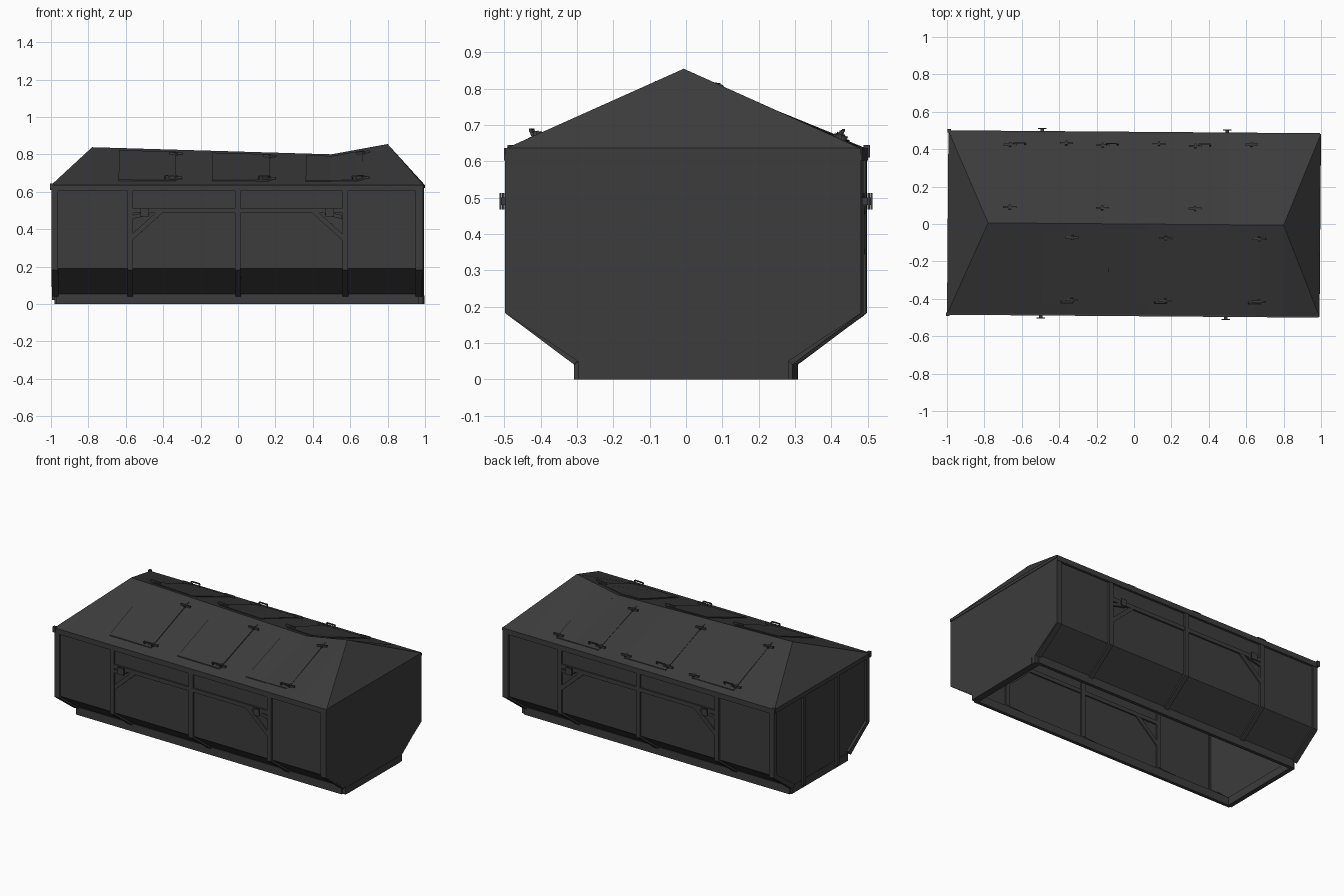
import bpy, math
from mathutils import Vector, Matrix

if "Cube" in bpy.data.objects:
    bpy.data.objects.remove(bpy.data.objects["Cube"])

SKEW = Matrix.Rotation(-0.0078, 4, 'Z')   # the whole body sits slightly turned
dark = bpy.data.materials.new("dark_metal")
dark.diffuse_color = (0.045, 0.045, 0.045, 1)
dark.use_nodes = True
dark.node_tree.nodes["Principled BSDF"].inputs["Base Color"].default_value = dark.diffuse_color


def make(name, verts, faces):
    me = bpy.data.meshes.new(name)
    me.from_pydata([tuple(v) for v in verts], [], faces)
    me.transform(SKEW)
    me.materials.append(dark)
    ob = bpy.data.objects.new(name, me)
    bpy.context.collection.objects.link(ob)
    return ob


def prism(name, outline, x0, x1):
    """Extrude a (y, z) outline along x."""
    n = len(outline)
    verts = [(x, y, z) for x in (x0, x1) for y, z in outline]
    faces = [tuple(range(n))[::-1], tuple(range(n, 2 * n))]
    faces += [(i, (i + 1) % n, (i + 1) % n + n, i + n) for i in range(n)]
    return make(name, verts, faces)


def bar(name, a, b, w, d, side):
    """Box bar from a to b; w along 'side', d across."""
    a, b = Vector(a), Vector(b)
    t = (b - a).normalized()
    s = Vector(side)
    s = (s - t * s.dot(t)).normalized() * w / 2
    u = t.cross(s).normalized() * d / 2
    verts = [p + i * s + j * u for p in (a, b)
             for i, j in ((-1, -1), (1, -1), (1, 1), (-1, 1))]
    return make(name, verts, [(3, 2, 1, 0), (4, 5, 6, 7), (0, 1, 5, 4),
                              (1, 2, 6, 5), (2, 3, 7, 6), (3, 0, 4, 7)])


EAVE, W = 0.635, 0.49
RIDGE = [(-0.78, 0.838), (0.5, 0.8), (0.8, 0.855)]


def ridge_z(x):
    for (x0, z0), (x1, z1) in zip(RIDGE, RIDGE[1:]):
        if x <= x1:
            return z0 + (z1 - z0) * (x - x0) / (x1 - x0)
    return RIDGE[-1][1]


def roof_z(x, y):
    return EAVE + (ridge_z(x) - EAVE) * (1 - abs(y) / W)


# Hipped roof with a sagging ridge
stations = [-0.78, -0.35, 0.08, 0.5, 0.65, 0.8]
X = 0.996
verts, faces = [], []
for x in stations:
    verts += [(x, -W, EAVE), (x, 0, ridge_z(x)), (x, W, EAVE)]
for i in range(len(stations) - 1):
    k = 3 * i
    faces += [(k, k + 3, k + 4, k + 1), (k + 1, k + 4, k + 5, k + 2)]
m, e = len(verts), len(verts) - 3
verts += [(-X, -W, EAVE), (-X, W, EAVE), (X, -W, EAVE), (X, W, EAVE)]
faces += [(m, 0, 1), (m + 1, m, 1), (2, m + 1, 1),
          (e, m + 2, e + 1), (m + 2, m + 3, e + 1), (m + 3, e + 2, e + 1)]
make("roof", verts, faces)

# End plates
cap = [(-0.29, 0), (0.29, 0), (0.29, 0.05), (W, 0.182), (W, EAVE),
       (-W, EAVE), (-W, 0.182), (-0.29, 0.05)]
prism("right_end_plate", cap, 0.972, 0.992)
prism("left_end_plate", [(y * 0.985, z) for y, z in cap], -0.978, -0.97)
bar("right_end_lip", (0.99, -0.27, 0.023), (0.99, 0.26, 0.023), 0.045, 0.01, (0, 0, 1))

for s, side in ((-1, "front"), (1, "back")):
    # Side wall with inward sloping lower part
    prism(side + "_wall", [(s * y, z) for y, z in
          [(0.478, EAVE), (0.478, 0.19), (0.295, 0.05), (0.29, 0.055),
           (0.473, 0.196), (0.473, EAVE)]], -0.98, 0.98)
    # Ribs that follow the wall section
    rib = [(s * y, z) for y, z in [(W, 0.63), (W, 0.182), (0.3, 0.04),
           (0.285, 0.055), (0.463, 0.197), (0.463, 0.63)]]
    for i, (x, w) in enumerate([(-0.975, 0.035), (-0.573, 0.03), (0.003, 0.03),
                                (0.577, 0.03), (0.97, 0.035)]):
        prism(f"{side}_rib_{i}", rib, x - w / 2, x + w / 2)
    # Horizontal rails
    Y = s * 0.4765
    bar(side + "_top_rail", (-0.99, s * 0.478, 0.62), (0.99, s * 0.478, 0.62),
        0.034, 0.03, (0, 0, 1))
    bar(side + "_mid_rail", (-0.573, Y, 0.498), (0.577, Y, 0.498), 0.026, 0.024, (0, 0, 1))
    bar(side + "_sill", (-0.97, s * 0.29, 0.026), (0.97, s * 0.29, 0.026),
        0.052, 0.022, (0, 0, 1))
    for k in (-1, 1):
        # Corner braces
        bar(f"{side}_brace_{k}", (k * 0.57, Y, 0.35), (k * 0.41, Y, 0.495),
            0.026, 0.022, (1, 0, 1))
        # Side pegs with cross plates
        x = k * 0.495
        bar(f"{side}_peg_{k}", (x, s * 0.47, 0.49), (x, s * 0.51, 0.49), 0.02, 0.02, (0, 0, 1))
        bar(f"{side}_peg_plate_{k}", (x - 0.022, s * 0.507, 0.49),
            (x + 0.022, s * 0.507, 0.49), 0.045, 0.006, (0, 0, 1))
        bar(f"{side}_gusset_{k}", (k * 0.56, s * 0.483, 0.465),
            (k * 0.47, s * 0.483, 0.485), 0.02, 0.014, (0, 0, 1))
    # Corner knob on the left end
    bar(side + "_corner_knob", (-0.992, s * 0.49, 0.61), (-0.992, s * 0.49, 0.645),
        0.018, 0.018, (1, 0, 0))

# Framing on the left end: border, uprights, sills
for i, y in enumerate((-0.475, -0.17, 0.175, 0.475)):
    z0 = 0.182 if abs(y) > 0.3 else 0.02
    bar(f"left_end_upright_{i}", (-0.984, y, z0), (-0.984, y, 0.625), 0.028, 0.018, (0, 1, 0))
for s in (-1, 1):
    bar(f"left_end_slope_{s}", (-0.984, s * 0.285, 0.055), (-0.984, s * 0.475, 0.187),
        0.028, 0.018, (0, 1, -s))
    bar(f"end_sill_{s}", (s * 0.965, -0.29, 0.026), (s * 0.965, 0.29, 0.026),
        0.052, 0.03, (0, 0, 1))
bar("left_end_top_rail", (-0.984, -W, 0.62), (-0.984, W, 0.62), 0.03, 0.02, (0, 0, 1))
bar("right_end_eave", (0.986, -W, 0.628), (0.986, W, 0.628), 0.018, 0.02, (0, 0, 1))

# Roof hatches with strap hinges and a pull loop
def hatch(name, x0, s, ya, yb, hinges):
    x1 = x0 + 0.305
    xs = sorted([x0, x1] + ([0.5] if x0 < 0.5 < x1 else [x0 + 0.15]))
    verts, faces = [], []
    for x in xs:
        for y in (s * ya, s * yb):
            z = roof_z(x, y)
            verts += [(x, y, z - 0.004), (x, y, z + 0.005)]
    for i in range(len(xs) - 1):
        k = 4 * i
        faces += [(k + 1, k + 5, k + 7, k + 3), (k, k + 4, k + 5, k + 1),
                  (k + 2, k + 3, k + 7, k + 6)]
    k = 4 * (len(xs) - 1)
    faces += [(0, 1, 3, 2), (k, k + 2, k + 3, k + 1)]
    make(name, verts, faces)
    for j, (dx, y) in enumerate(hinges):
        a, b, yy = x0 + dx - 0.035, x0 + dx + 0.035, s * y
        pa = (a, yy, roof_z(a, yy) + 0.009)
        pb = (b, yy, roof_z(b, yy) + 0.009)
        bar(f"{name}_hinge_{j}", pa, pb, 0.01, 0.012, (0, 1, 0))
        xk = x0 + dx
        bar(f"{name}_knuckle_{j}", (xk, yy - 0.011, roof_z(xk, yy - 0.011) + 0.008),
            (xk, yy + 0.011, roof_z(xk, yy + 0.011) + 0.008), 0.012, 0.012, (1, 0, 0))
    # Pull loop standing near the eave edge
    n = Vector((0, s * 0.38, 0.92)) * 0.024
    hx, hy = (x0 + 0.05, 0.42) if s > 0 else (x0 + 0.28, 0.415)
    p = [Vector((x, s * hy, roof_z(x, s * hy))) for x in (hx - 0.03, hx + 0.03)]
    for j, (a, b) in enumerate([(p[0], p[0] + n), (p[0] + n, p[1] + n), (p[1] + n, p[1])]):
        bar(f"{name}_loop_{j}", a, b, 0.007, 0.007, (0, 1, 0))


for i in range(3):
    hatch(f"front_hatch_{i}", -0.635 + 0.5 * i, -1, 0.04, 0.43, [(0.305, 0.075), (0.305, 0.41)])
    hatch(f"back_hatch_{i}", -0.665 + 0.495 * i, 1, 0.045, 0.445,
          [(0.0, 0.085), (0.0, 0.42), (0.3, 0.43)])
